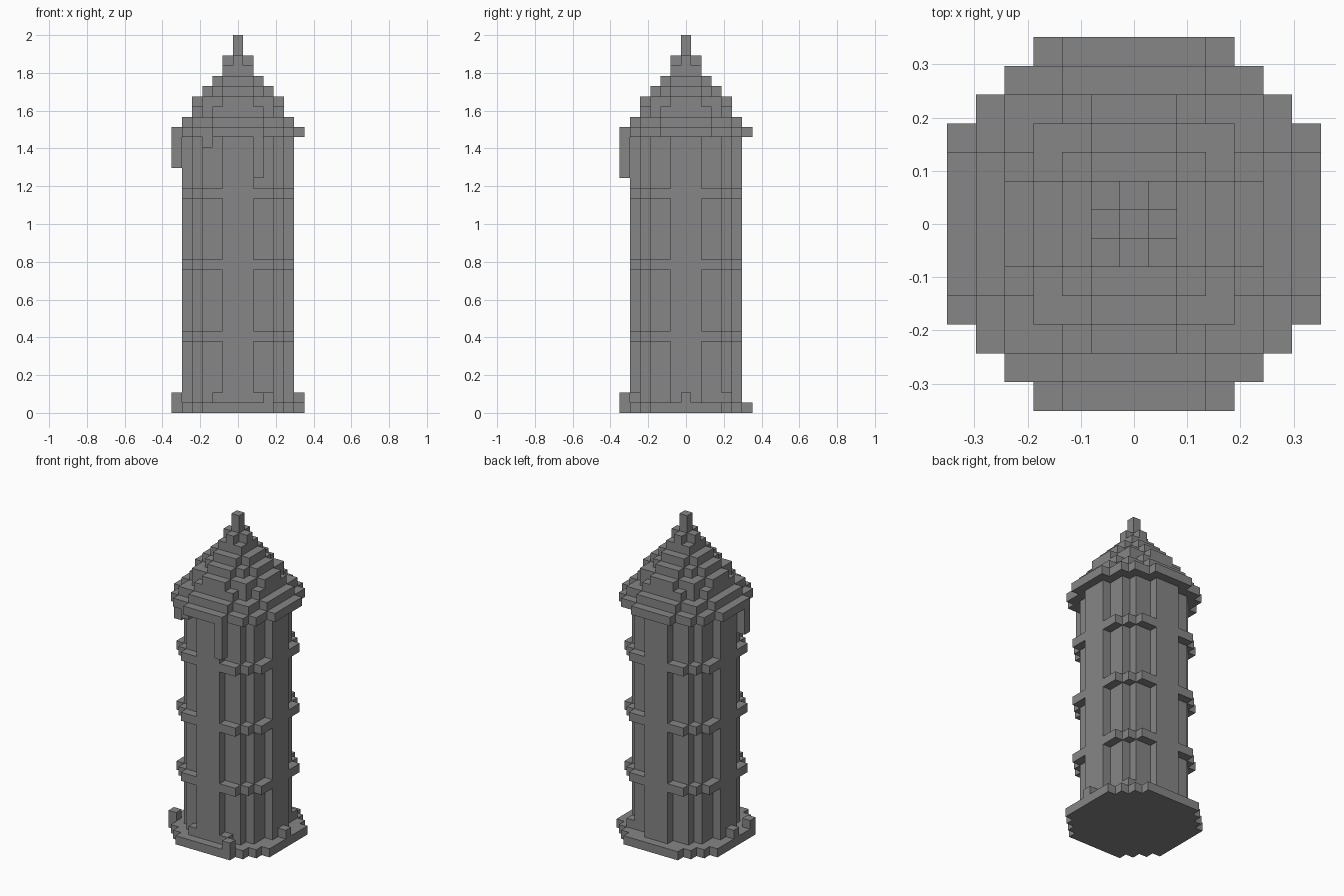
import bpy
import bmesh
from math import radians

cube = bpy.data.objects.get("Cube")
if cube:
    bpy.data.objects.remove(cube, do_unlink=True)

U = 2 / 37  # size of one block

stone = bpy.data.materials.new("grey_stone")
stone.use_nodes = True
grey = (0.238, 0.238, 0.238, 1)
stone.diffuse_color = grey
stone.node_tree.nodes["Principled BSDF"].inputs["Base Color"].default_value = grey


def disc(r2):
    """Block cells whose centres lie inside a circle of squared radius r2."""
    span = range(-7, 8)
    return {(i, j) for i in span for j in span if i * i + j * j <= r2}


def prism(name, cells, low, high):
    """Raise a set of cells from one block level to another."""
    bm = bmesh.new()

    def quad(*points):
        bm.faces.new([bm.verts.new((x * U, y * U, z * U)) for x, y, z in points])

    for i, j in cells:
        ring = [(i - .5, j - .5), (i + .5, j - .5), (i + .5, j + .5), (i - .5, j + .5)]
        quad(*[(x, y, high) for x, y in ring])
        quad(*[(x, y, low) for x, y in reversed(ring)])
        steps = [(0, -1), (1, 0), (0, 1), (-1, 0)]
        for k, (di, dj) in enumerate(steps):
            if (i + di, j + dj) not in cells:
                a, b = ring[k], ring[(k + 1) % 4]
                quad((*a, low), (*b, low), (*b, high), (*a, high))
    bmesh.ops.remove_doubles(bm, verts=bm.verts, dist=U / 100)
    bmesh.ops.dissolve_limit(bm, angle_limit=radians(1), verts=bm.verts, edges=bm.edges)
    mesh = bpy.data.meshes.new(name)
    bm.to_mesh(mesh)
    bm.free()
    mesh.materials.append(stone)
    obj = bpy.data.objects.new(name, mesh)
    bpy.context.collection.objects.link(obj)
    return obj


# Base slab and round shaft
shaft = disc(27)
prism("base_slab", disc(46), 0, 1)
prism("shaft", shaft, 1, 27)

# String courses filling the shaft's recessed corners
for n, level in enumerate((7, 14, 21)):
    prism(f"string_course_{n + 1}", disc(35) - shaft, level, level + 1)

# Eave and stepped conical roof
for n, r2 in enumerate((42, 33, 24, 18, 12, 7, 2, 1)):
    prism("eave" if n == 0 else f"roof_step_{n}", disc(r2), 27 + n, 28 + n)
prism("finial", disc(0), 35, 37)

# Broken pieces hanging below the eave
for n, (i, j, low) in enumerate(((2, -6, 23), (-3, -5, 26), (-6, -2, 24))):
    prism(f"eave_hanger_{n + 1}", {(i, j)}, low, 27)

# Loose blocks resting on the base
rubble = {(3, -6), (2, -5), (-2, -5), (6, 0), (-6, 0), (-6, -3), (4, 4)}
prism("base_rubble", rubble, 1, 2)
